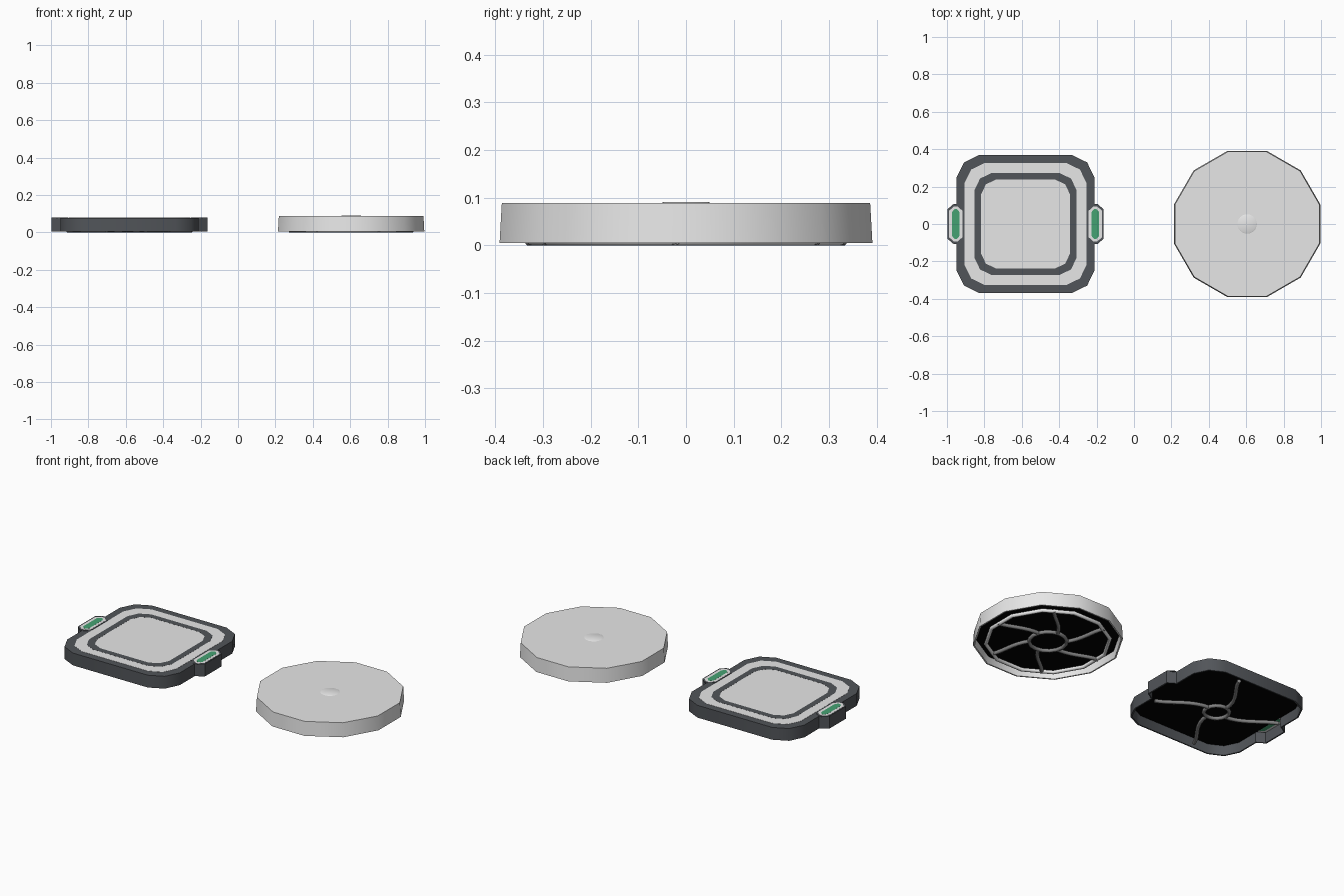
import bpy, bmesh, math

if "Cube" in bpy.data.objects:
    bpy.data.objects.remove(bpy.data.objects["Cube"])


def mat(name, r, g, b):
    m = bpy.data.materials.new(name)
    m.diffuse_color = (r, g, b, 1)
    m.use_nodes = True
    m.node_tree.nodes["Principled BSDF"].inputs["Base Color"].default_value = m.diffuse_color
    return m


LIGHT = mat("light_grey", 0.8, 0.8, 0.8)
DARK = mat("dark_slate", 0.083, 0.09, 0.1)
GREEN = mat("green", 0.06, 0.36, 0.17)
GRILL = mat("grill_grey", 0.23, 0.23, 0.23)
BLACK = mat("black", 0.0, 0.0, 0.0)
CX_SQ, CX_RD = -0.58, 0.605


def finish(bm, name, m):
    bmesh.ops.recalc_face_normals(bm, faces=bm.faces)
    me = bpy.data.meshes.new(name)
    bm.to_mesh(me)
    bm.free()
    me.materials.append(m)
    ob = bpy.data.objects.new(name, me)
    bpy.context.collection.objects.link(ob)
    bpy.context.view_layer.objects.active = ob
    ob.select_set(True)
    bpy.ops.object.shade_smooth_by_angle(angle=math.radians(46))
    ob.select_set(False)
    return ob


def loft(name, loops, m, cx):
    """Skin a stack of (outline, scale, z) loops and cap both ends."""
    bm = bmesh.new()
    rows = [[bm.verts.new((cx + x * s, y * s, z)) for x, y in o] for o, s, z in loops]
    n = len(rows[0])
    for a, b in zip(rows, rows[1:]):
        for i in range(n):
            j = (i + 1) % n
            bm.faces.new((a[i], a[j], b[j], b[i]))
    bm.faces.new(rows[0])
    bm.faces.new(rows[-1])
    return finish(bm, name, m)


def prism(name, o, z0, z1, m, cx, top=1.0):
    return loft(name, [(o, 1, z0), (o, top, z1)], m, cx)


def shell(name, o, z0, z1, m, cx, top=1.0, inner=0.98, cap=0.008):
    """Lid open at the bottom."""
    return loft(name, [(o, top, z1), (o, 1, z0), (o, inner, z0),
                       (o, top * inner, z1 - cap)], m, cx)


def ring_plate(name, outer, inner, z0, z1, m, cx):
    bm = bmesh.new()
    rows = [[bm.verts.new((cx + p[0], p[1], z)) for p, z in
             ((o, z0), (o, z1), (i, z1), (i, z0))] for o, i in zip(outer, inner)]
    for i in range(len(rows)):
        a, b = rows[i], rows[(i + 1) % len(rows)]
        for k in range(4):
            l = (k + 1) % 4
            bm.faces.new((a[k], b[k], b[l], a[l]))
    return finish(bm, name, m)


def wire(name, pts, m, cx, closed=False, r=0.011):
    """Round bar of the grill along a flat path."""
    cu = bpy.data.curves.new(name, "CURVE")
    cu.dimensions = "3D"
    cu.bevel_depth = r
    cu.bevel_resolution = 2
    cu.use_fill_caps = True
    sp = cu.splines.new("POLY")
    sp.points.add(len(pts) - 1)
    for p, (x, y) in zip(sp.points, pts):
        p.co = (cx + x, y, r, 1)
    sp.use_cyclic_u = closed
    cu.materials.append(m)
    ob = bpy.data.objects.new(name, cu)
    bpy.context.collection.objects.link(ob)


def spoke(name, r0, r1, a0, swirl, m, cx):
    pts = []
    for i in range(9):
        t = i / 8
        r, a = r0 + (r1 - r0) * t, a0 + swirl * math.sin(t * math.pi / 2)
        pts.append((r * math.cos(a), r * math.sin(a)))
    wire(name, pts, m, cx)


def ngon(r, n, off=0.0):
    return [(r * math.cos(2 * math.pi * (i + off) / n),
             r * math.sin(2 * math.pi * (i + off) / n)) for i in range(n)]


def squircle(h, tab=()):
    """Square of half width h with corners cut in two facets; optional side tabs."""
    out = []
    for k in range(4):
        c, s = round(math.cos(k * math.pi / 2)), round(math.sin(k * math.pi / 2))
        pts = [(h, h * 0.665), (h * 0.89, h * 0.89), (h * 0.665, h)]
        if k % 2 == 0:
            pts = list(tab) + pts
        out += [(c * x - s * y, s * x + c * y) for x, y in pts]
    return out


def lamp_outline(w, h, c):
    return [(w, -c), (w, c), (w * 0.3, h), (-w * 0.3, h),
            (-w, c), (-w, -c), (-w * 0.3, -h), (w * 0.3, -h)]


# square pad: hollow body with side tabs, top panel, inset ring
tab = ((0.37, -0.107), (0.417, -0.078), (0.417, 0.078), (0.37, 0.107))
shell("square_body", squircle(0.37, tab), 0.005, 0.078, DARK, CX_SQ)
prism("square_top_panel", squircle(0.327), 0.075, 0.079, LIGHT, CX_SQ)
ring_plate("square_inset_ring", squircle(0.273), squircle(0.238), 0.077, 0.0794, DARK, CX_SQ)

# green lamps in the tabs, showing above and below
for s, side in ((-1, "left"), (1, "right")):
    cx = CX_SQ + s * 0.373
    # dark surround keeps the lamp frame apart from the top panel
    prism(side + "_lamp_surround", lamp_outline(0.043, 0.106, 0.08), 0.075, 0.0793, DARK, cx)
    prism(side + "_lamp_frame", lamp_outline(0.036, 0.094, 0.07), 0.069, 0.0797, LIGHT, cx)
    prism(side + "_lamp", lamp_outline(0.02, 0.08, 0.064), 0.068, 0.0802, GREEN, cx)

# underside of the square pad: black interior and swirl grill
prism("square_interior", squircle(0.355), 0.058, 0.066, BLACK, CX_SQ)
wire("square_hub_ring", ngon(0.069, 16), GRILL, CX_SQ, True)
for k in range(4):
    spoke(f"square_spoke_{k}", 0.07, 0.355, math.radians(100 + 90 * k),
          math.radians(-30), GRILL, CX_SQ)

# round pad: hollow twelve-sided body and centre button
shell("round_body", ngon(0.405, 12, 0.5), 0.005, 0.089, LIGHT, CX_RD, top=0.988)
prism("round_button", ngon(0.053, 24), 0.0885, 0.0915, LIGHT, CX_RD, 0.88)

# underside of the round pad: black interior and swirl grill
prism("round_interior", ngon(0.39, 12, 0.5), 0.045, 0.06, BLACK, CX_RD)
wire("round_outer_ring", ngon(0.335, 12, 0.5), LIGHT, CX_RD, True)
wire("round_hub_ring", ngon(0.102, 16), GRILL, CX_RD, True)
for k in range(6):
    spoke(f"round_spoke_{k}", 0.105, 0.332, math.radians(20 + 60 * k),
          math.radians(-24), GRILL, CX_RD)
